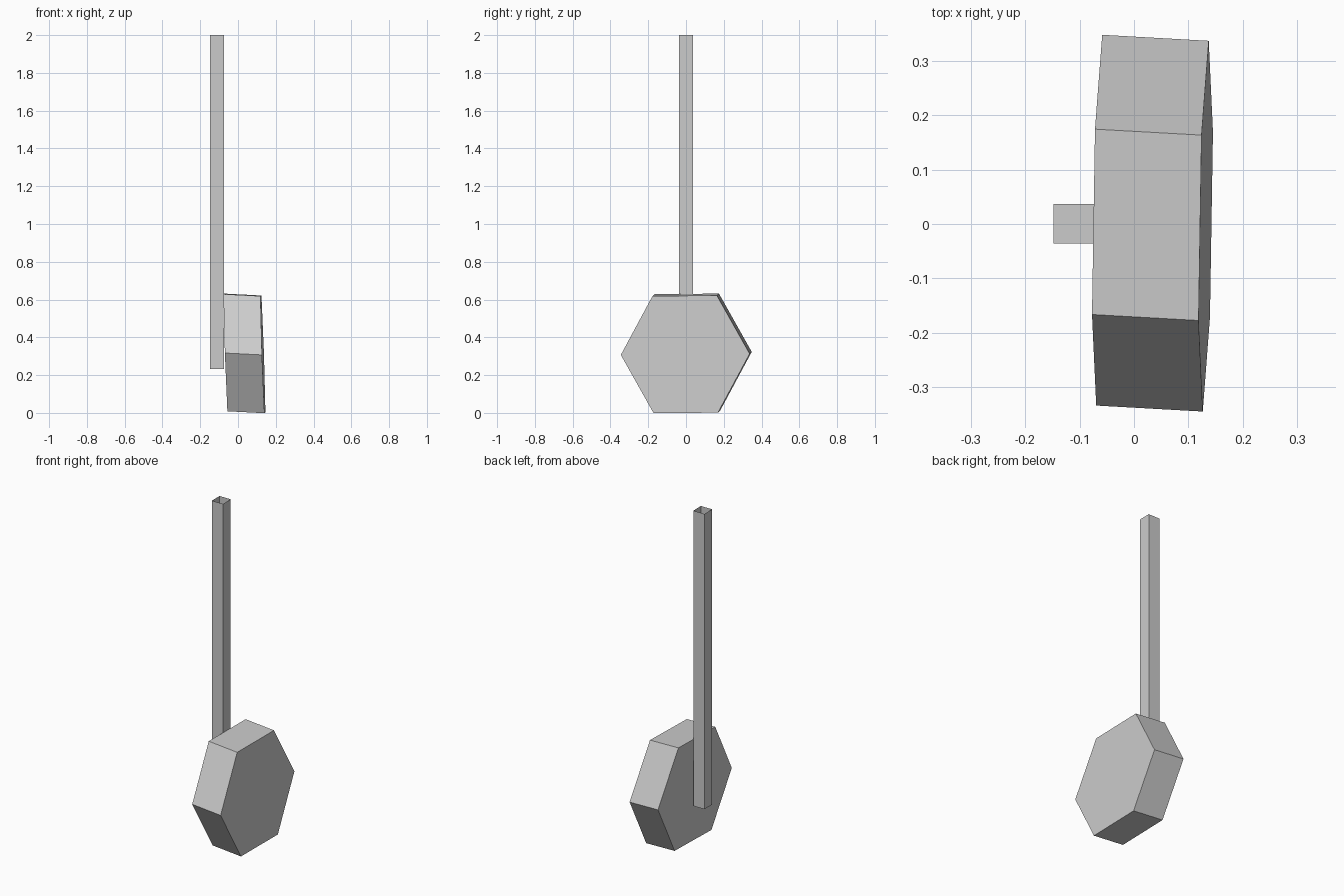
import bpy, bmesh, math
from mathutils import Vector

if "Cube" in bpy.data.objects:
    bpy.data.objects.remove(bpy.data.objects["Cube"])


def new_object(name, bm):
    bmesh.ops.recalc_face_normals(bm, faces=bm.faces)
    mesh = bpy.data.meshes.new(name)
    bm.to_mesh(mesh)
    bm.free()
    obj = bpy.data.objects.new(name, mesh)
    bpy.context.collection.objects.link(obj)
    return obj


def prism(name, ring, depth):
    """Closed prism from a ring of points swept along a depth vector."""
    bm = bmesh.new()
    face = bm.faces.new([bm.verts.new(p) for p in ring])
    swept = bmesh.ops.extrude_face_region(bm, geom=[face], use_keep_orig=True)
    verts = [g for g in swept["geom"] if isinstance(g, bmesh.types.BMVert)]
    bmesh.ops.translate(bm, verts=verts, vec=depth)
    return bm


# Hexagonal head, leaning slightly off the x axis
centre = Vector((-0.064, 0.007, 0.320))
side = Vector((0.0055, 0.341, 0.003))
up = Vector((-0.0105, -0.003, 0.31))
ring = []
for i in range(6):
    a = math.radians(60 * i)
    ring.append(centre + side * math.cos(a) + up * math.sin(a) / math.sin(math.radians(60)))
new_object("hexagonal_head", prism("head", ring, Vector((0.196, -0.011, -0.01))))

# Square hollow post: closed at the bottom, open at the top
x0, x1, y0, y1, z0, z1 = -0.148, -0.074, -0.036, 0.037, 0.232, 2.0
square = [(x0, y0, z0), (x1, y0, z0), (x1, y1, z0), (x0, y1, z0)]
bm = prism("post", square, Vector((0, 0, z1 - z0)))
bmesh.ops.recalc_face_normals(bm, faces=bm.faces)
top = [f for f in bm.faces if f.calc_center_median().z > z1 - 0.01]
bmesh.ops.delete(bm, geom=top, context="FACES_ONLY")
new_object("post", bm)
